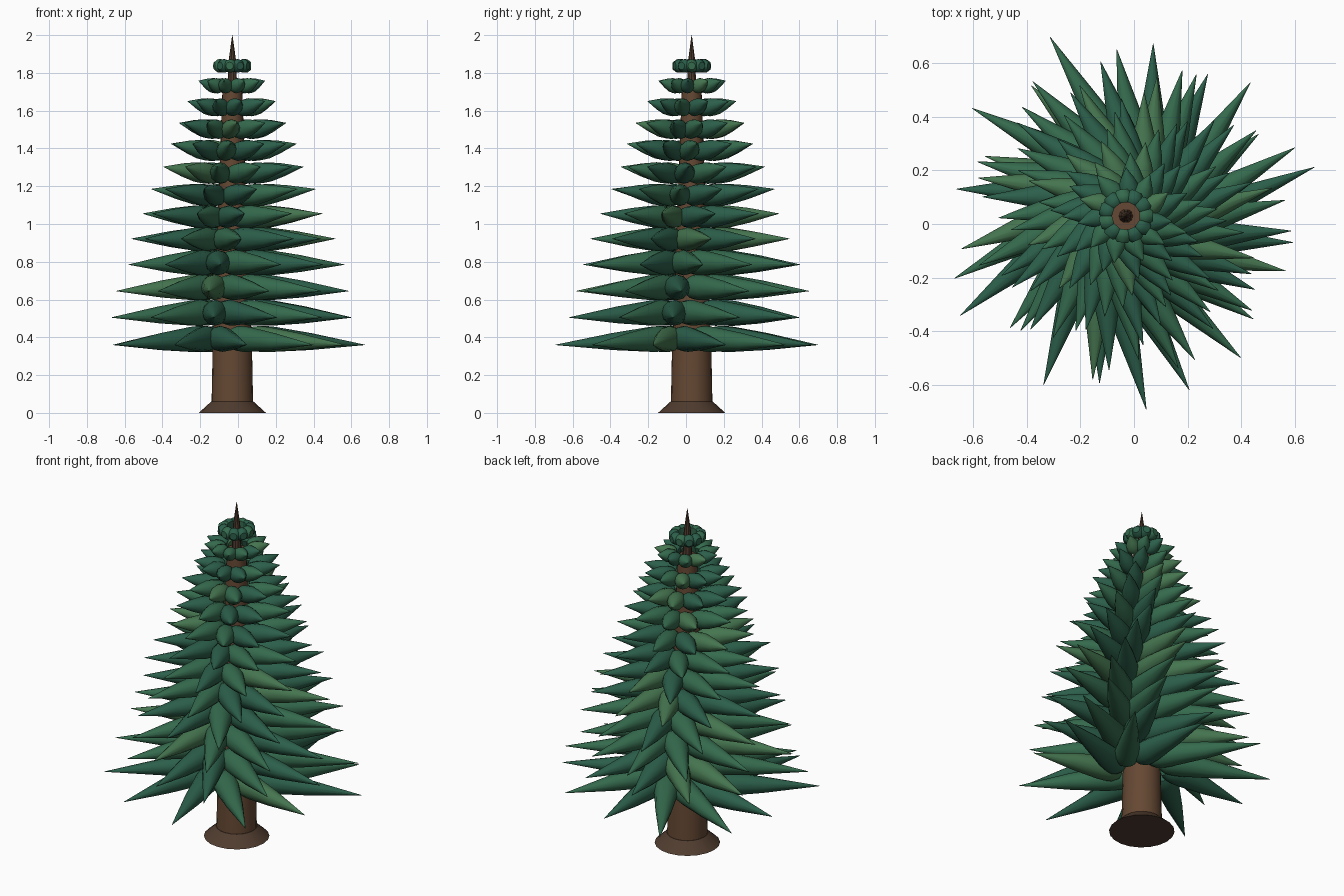
import bpy, bmesh, math, random
from mathutils import Vector

if "Cube" in bpy.data.objects:
    bpy.data.objects.remove(bpy.data.objects["Cube"])

random.seed(4)
CX, CY = -0.03, 0.03          # trunk axis


def material(name, col):
    m = bpy.data.materials.new(name)
    m.diffuse_color = (*col, 1)
    m.use_nodes = True
    m.node_tree.nodes["Principled BSDF"].inputs["Base Color"].default_value = m.diffuse_color
    return m


BARK = material("bark", (0.13, 0.065, 0.033))
DARK_BARK = material("dark_bark", (0.08, 0.045, 0.028))
GREENS = [material("green_deep", (0.025, 0.115, 0.07)),
          material("green_mid", (0.035, 0.145, 0.075)),
          material("green_light", (0.06, 0.18, 0.08))]


def finish(bm, name, mats, smooth_angle):
    bmesh.ops.recalc_face_normals(bm, faces=bm.faces)
    me = bpy.data.meshes.new(name)
    bm.to_mesh(me)
    bm.free()
    ob = bpy.data.objects.new(name, me)
    bpy.context.collection.objects.link(ob)
    for m in mats:
        me.materials.append(m)
    bpy.ops.object.select_all(action='DESELECT')
    ob.select_set(True)
    bpy.context.view_layer.objects.active = ob
    bpy.ops.object.shade_smooth_by_angle(angle=math.radians(smooth_angle))
    return ob


def loft(bm, origin, axis, side, up, profile, n, mat=0):
    """Round rings (distance, radius) along an axis, capped at both ends."""
    rings = []
    for d, r in profile:
        c = origin + axis * d
        rings.append([bm.verts.new(c + side * (r * math.cos(a)) + up * (r * math.sin(a)))
                      for a in (2 * math.pi * i / n for i in range(n))])
    faces = [bm.faces.new((a[i], a[(i + 1) % n], b[(i + 1) % n], b[i]))
             for a, b in zip(rings, rings[1:]) for i in range(n)]
    faces += [bm.faces.new(rings[0][::-1]), bm.faces.new(rings[-1])]
    for f in faces:
        f.material_index = mat


def turned(name, profile, mat, n=20):
    bm = bmesh.new()
    loft(bm, Vector((CX, CY, 0)), Vector((0, 0, 1)), Vector((1, 0, 0)), Vector((0, 1, 0)),
         profile, n)
    return finish(bm, name, [mat], 30)


# Trunk, flared foot and top spire
turned("root_flare", [(0, 0.178), (0.06, 0.112)], DARK_BARK)
turned("trunk", [(0.05, 0.11), (0.35, 0.104), (1.1, 0.075), (1.72, 0.052)], BARK)
turned("top_spire", [(1.7, 0.027), (1.87, 0.019), (2.0, 0.001)], DARK_BARK, 10)


def branch(bm, ang, tip_r, tip_z, mid_z, r, inner, swirl):
    """Blunt-ended spike whose axis is turned a little sideways from the radial direction."""
    tip = Vector((CX + tip_r * math.cos(ang), CY + tip_r * math.sin(ang), tip_z))
    out = Vector((math.cos(ang + swirl), math.sin(ang + swirl), 0))
    miss = tip_r * math.sin(swirl)
    length = tip_r * math.cos(swirl) - math.sqrt(max(inner ** 2 - miss ** 2, 0.0004))
    base = tip - out * length
    base.z = mid_z
    axis = tip - base
    L = axis.length
    axis.normalize()
    side = Vector((-out.y, out.x, 0))
    s = min(0.12, 0.42 * L)       # distance from the blunt end to the shoulder
    prof = [(0, r * 0.72), (s * 0.25, r * 0.95), (s * 0.6, r), (s, r * 0.97),
            (s + (L - s) * 0.4, r * 0.66), (L, 0.001)]
    loft(bm, base, axis, side, axis.cross(side), prof, 12, random.choice([0, 0, 1, 1, 2]))


# Tiers: tip height, base centre height, tip radius, shoulder radius
TIERS = [(0.360, 0.396, 0.71, 0.068), (0.505, 0.534, 0.65, 0.068),
         (0.645, 0.668, 0.61, 0.068), (0.785, 0.797, 0.58, 0.067),
         (0.922, 0.918, 0.54, 0.063), (1.055, 1.034, 0.49, 0.059),
         (1.185, 1.145, 0.44, 0.056), (1.303, 1.258, 0.385, 0.053),
         (1.425, 1.376, 0.335, 0.051), (1.535, 1.490, 0.290, 0.048),
         (1.650, 1.606, 0.236, 0.044), (1.758, 1.722, 0.182, 0.038)]
# Two lowest tiers: measured tip angle and radius of each branch
MEASURED = [[(14.5, 0.725), (47, 0.68), (81, 0.65), (113, 0.725), (145, 0.70), (171, 0.64),
             (211, 0.72), (244, 0.70), (276, 0.725), (309, 0.68), (341, 0.63)],
            [(22, 0.68), (60, 0.61), (93, 0.57), (126, 0.60), (157, 0.57), (200, 0.68),
             (224, 0.60), (261, 0.63), (290, 0.69), (321, 0.61), (351, 0.63)]]

for t, (tip_z, mid_z, r, rad) in enumerate(TIERS):
    bm = bmesh.new()
    inner = max(0.13 - 0.0055 * t, 0.07)
    for i in range(11):
        if t < 2:
            deg, tip_r = MEASURED[t][i]
        else:
            deg = 15 + 7 * t + i * 360 / 11 + random.uniform(-3, 3)
            tip_r = r * random.uniform(0.95, 1.03)
        branch(bm, math.radians(deg), tip_r, tip_z, mid_z, rad, inner, math.radians(8))
    finish(bm, f"branch_tier_{t + 1:02d}", GREENS, 45)

# Crown: small tuft of blunt overlapping buds round the spire
bm = bmesh.new()
for i in range(11):
    a = i * 2 * math.pi / 11
    out = Vector((math.cos(a), math.sin(a), 0))
    loft(bm, Vector((CX, CY, 1.837)) + out * 0.05, out, Vector((-out.y, out.x, 0)),
         Vector((0, 0, 1)),
         [(0, 0.028), (0.012, 0.036), (0.03, 0.035), (0.05, 0.02)],
         12, random.choice([0, 0, 1]))
finish(bm, "crown_tuft", GREENS, 45)
